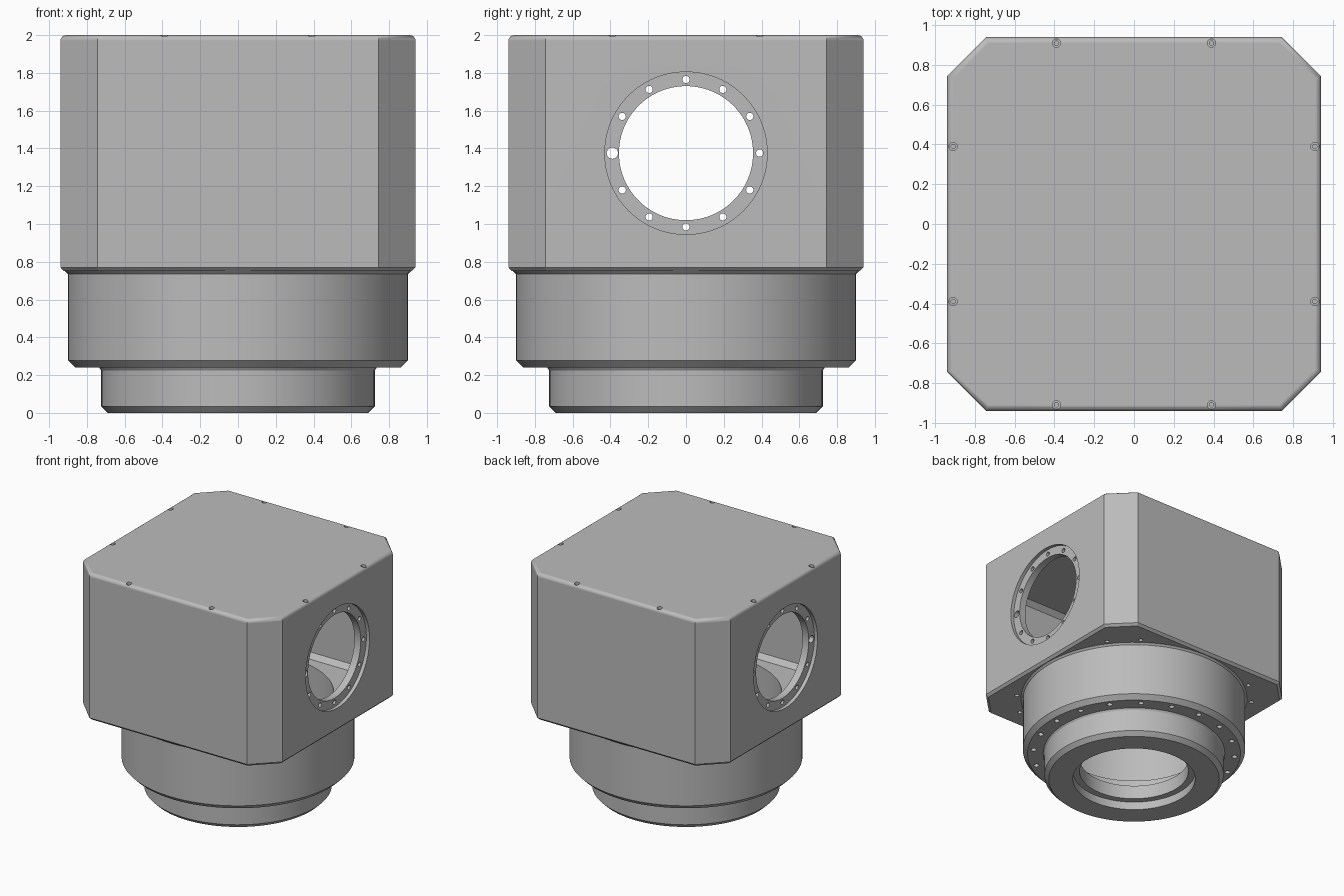
import bpy, bmesh
from math import pi, sin, cos, sqrt, radians
from mathutils import Matrix, Vector

cube = bpy.data.objects.get("Cube")
if cube:
    bpy.data.objects.remove(cube)

grey = bpy.data.materials.new("machined_grey")
grey.use_nodes = True
tone = (0.5, 0.5, 0.5, 1)
grey.diffuse_color = tone
grey.node_tree.nodes["Principled BSDF"].inputs["Base Color"].default_value = tone

HALF, CORNER = 0.94, 0.745      # housing half width and start of its cut corners
PORT_Z = 1.375                  # height of the side ports


def make(name, bm):
    bmesh.ops.recalc_face_normals(bm, faces=bm.faces)
    mesh = bpy.data.meshes.new(name)
    bm.to_mesh(mesh)
    bm.free()
    mesh.materials.append(grey)
    obj = bpy.data.objects.new(name, mesh)
    bpy.context.collection.objects.link(obj)
    return obj


def loft(name, rings, ring_shaped=False):
    """Skin rings of points; cap both ends, or join last to first."""
    bm = bmesh.new()
    loops = [[bm.verts.new(p) for p in ring] for ring in rings]
    pairs = list(zip(loops, loops[1:]))
    if ring_shaped:
        pairs.append((loops[-1], loops[0]))
    else:
        bm.faces.new(loops[0])
        bm.faces.new(loops[-1])
    for a, b in pairs:
        n = len(a)
        for i in range(n):
            j = (i + 1) % n
            bm.faces.new((a[i], a[j], b[j], b[i]))
    return make(name, bm)


def octagon(inset, z):
    h, c = HALF - inset, CORNER - inset * (sqrt(2) - 1)
    return [(x, y, z) for x, y in ((h, -c), (h, c), (c, h), (-c, h),
                                   (-h, c), (-h, -c), (-c, -h), (c, -h))]


def circle(r, z, n=96):
    return [(r * cos(2 * pi * i / n), r * sin(2 * pi * i / n), z) for i in range(n)]


def drills(name, holes, along_x=False):
    """One mesh of cylinders; each hole is (centre, radius, length, sides)."""
    bm = bmesh.new()
    turn = Matrix.Rotation(pi / 2, 4, 'Y') if along_x else Matrix()
    for centre, r, length, sides in holes:
        bmesh.ops.create_cone(bm, cap_ends=True, segments=sides, radius1=r, radius2=r,
                              depth=length, matrix=Matrix.Translation(Vector(centre)) @ turn)
    return make(name, bm)


def cut(target, cutter):
    mod = target.modifiers.new("cut", 'BOOLEAN')
    mod.operation, mod.solver, mod.object = 'DIFFERENCE', 'EXACT', cutter
    select(target)
    bpy.ops.object.modifier_apply(modifier=mod.name)
    bpy.data.objects.remove(cutter)


def select(obj):
    bpy.ops.object.select_all(action='DESELECT')
    obj.select_set(True)
    bpy.context.view_layer.objects.active = obj


# Housing: block with cut corners, chamfered below and rounded on top
fillet, steps = 0.03, 4
outline = [octagon(0.02, 0.75), octagon(0, 0.77)]
for i in range(steps + 1):
    a = pi / 2 * i / steps
    outline.append(octagon(fillet * (1 - cos(a)), 2 - fillet + fillet * sin(a)))
housing = loft("housing", outline)

# Hollow chamber with chamfered floor and ceiling, opening down into the barrel
cut(housing, loft("chamber", [octagon(0.13, 0.83), octagon(0.09, 0.87),
                              octagon(0.09, 1.84), octagon(0.13, 1.88)]))
cut(housing, loft("floor_bore", [circle(0.74, 0.6), circle(0.74, 1.0)]))

# Side ports: shallow seat, clear bore and bolt circle with one larger pin hole
cut(housing, drills("port_seats", [((s * 1.01, 0, PORT_Z), 0.43, 0.2, 96) for s in (-1, 1)], True))
cut(housing, drills("port_bore", [((0, 0, PORT_Z), 0.355, 3, 96)], True))
bolts = []
for i in range(12):
    a = 2 * pi * i / 12
    bolts.append(((0, 0.39 * cos(a), PORT_Z + 0.39 * sin(a)), 0.03 if i == 6 else 0.019, 3, 20))
cut(housing, drills("port_bolts", bolts, True))

# Small stepped screw holes along the top edges
spots = [(s * 0.39, t * 0.91) for s in (-1, 1) for t in (-1, 1)]
spots += [(y, x) for x, y in spots]
for radius, depth in ((0.021, 0.03), (0.011, 0.07)):
    cut(housing, drills("top_screws", [((x, y, 2), radius, depth * 2, 16) for x, y in spots]))

# Pairs of screw holes under each corner
under = []
for k in range(4):
    for d in (-8.3, 8.3):
        a = radians(45 + 90 * k + d)
        under.append(((0.95 * cos(a), 0.95 * sin(a), 0.75), 0.018, 0.1, 16))
cut(housing, drills("corner_screws", under))

# Barrel: turned flange with stepped outside and stepped bore
profile = [(0.495, 0), (0.69, 0), (0.725, 0.035), (0.725, 0.225), (0.735, 0.24),
           (0.862, 0.24), (0.9, 0.278), (0.9, 0.735), (0.915, 0.75),
           (0.74, 0.75), (0.74, 0.33), (0.6, 0.33), (0.6, 0.19),
           (0.44, 0.19), (0.44, 0.07), (0.495, 0.07)]
barrel = loft("barrel", [circle(r, z) for r, z in profile], True)
ring = []
for i in range(20):
    a = 2 * pi * i / 20
    ring.append(((0.815 * cos(a), 0.815 * sin(a), 0.24), 0.022, 0.16, 16))
cut(barrel, drills("barrel_bolts", ring))

# Smooth the curves, keep machined edges crisp
for part in (housing, barrel):
    select(part)
    bpy.ops.object.shade_smooth_by_angle(angle=radians(30))
    mod = part.modifiers.new("flat_faces", 'WEIGHTED_NORMAL')
    mod.keep_sharp = True
